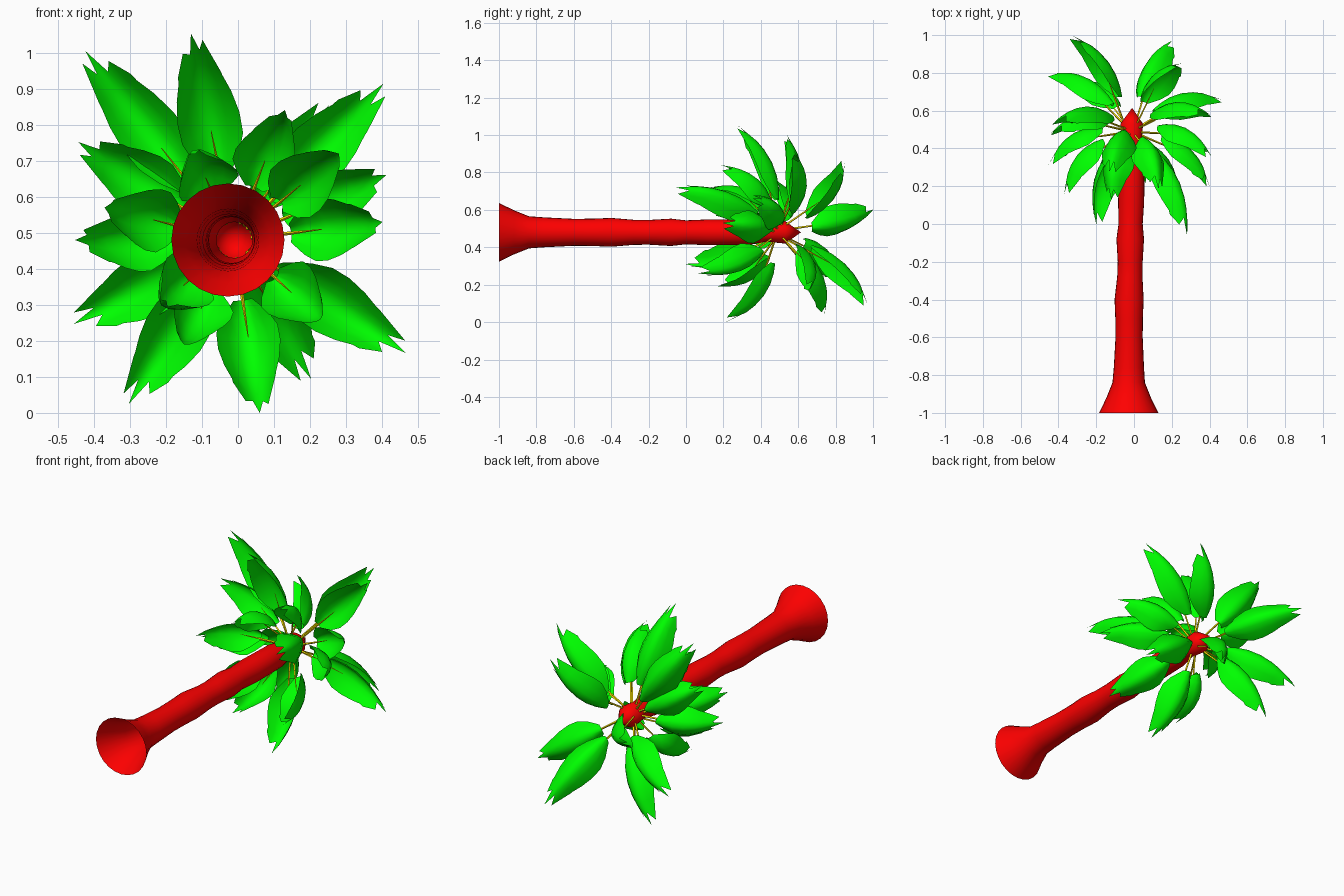
import bpy, bmesh, math
from mathutils import Vector

if "Cube" in bpy.data.objects:
    bpy.data.objects.remove(bpy.data.objects["Cube"])


def material(name, col):
    m = bpy.data.materials.new(name)
    m.diffuse_color = (*col, 1)
    m.use_nodes = True
    m.node_tree.nodes["Principled BSDF"].inputs["Base Color"].default_value = m.diffuse_color
    return m


RED = material("bark_red", (1.0, 0.0, 0.0))
GREEN = material("leaf_green", (0.0, 1.0, 0.0))
YELLOW = material("stem_yellow", (1.0, 0.8, 0.0))


def make(name, verts, faces, mat, angle):
    me = bpy.data.meshes.new(name)
    me.from_pydata(verts, [], faces)
    bm = bmesh.new()
    bm.from_mesh(me)
    bmesh.ops.remove_doubles(bm, verts=bm.verts, dist=1e-5)
    bmesh.ops.recalc_face_normals(bm, faces=bm.faces)
    bm.to_mesh(me)
    bm.free()
    me.materials.append(mat)
    ob = bpy.data.objects.new(name, me)
    bpy.context.collection.objects.link(ob)
    bpy.ops.object.select_all(action='DESELECT')
    ob.select_set(True)
    bpy.context.view_layer.objects.active = ob
    bpy.ops.object.shade_smooth_by_angle(angle=math.radians(angle))
    return ob


def lathe(name, prof, sides, mat, angle):
    """Rings of (y, radius, centre x) around the lying trunk axis."""
    verts, faces = [], []
    for y, r, cx in prof:
        for k in range(sides):
            a = 2 * math.pi * k / sides
            verts.append((cx + r * math.cos(a), y, 0.48 + r * math.sin(a)))
    for i in range(len(prof) - 1):
        for k in range(sides):
            j = (k + 1) % sides
            faces.append((i * sides + k, i * sides + j, (i + 1) * sides + j, (i + 1) * sides + k))
    return make(name, verts, faces, mat, angle)


# Trunk: open flared foot, lumpy shaft and pointed bud at the top
lathe("trunk", [(-1, .157, -.028), (-.92, .118, -.028), (-.84, .086, -.028), (-.76, .08, -.027),
                (-.6, .072, -.026), (-.5, .073, -.026), (-.4, .077, -.026), (-.28, .067, -.022),
                (-.2, .066, -.02), (-.08, .073, -.02), (0, .064, -.018), (.12, .069, -.015),
                (.22, .068, -.013), (.34, .066, -.012), (.43, .05, -.01),
                (.53, .06, -.012), (.615, 0, -.01)], 24, RED, 60)


# Frond tips, read from the three straight views
TIPS = [(-.13, .28, 1.05), (-.42, .54, 1.0), (.40, .58, .91), (-.33, 1.0, .60), (.20, .97, .10),
        (.25, .85, .85), (-.45, .80, .25), (.46, .66, .17), (-.30, .74, .03), (.06, .22, .0),
        (.28, -.05, .72), (-.20, .0, .31), (-.37, .16, .57), (.23, .07, .26), (.40, .20, .53),
        (.41, .36, .66), (-.45, .32, .48), (-.44, .48, .75), (.13, .19, .84), (-.15, .17, .19),
        (-.12, .13, .72)]
Y = Vector((0, 1, 0))
ROWS = [(.2, .3), (.3, .75), (.42, 1), (.56, 1.02), (.7, .9), (.8, .72)]
COLS = (-1, -.65, -.33, 0, .33, .65, 1)
ENDS = (.84, .93, .88, 1.01, .9, .99, .82)    # ragged pointed tip
END_W = (.7, .6, .5, .5, .5, .5, .7)
NC = len(COLS)

leaf_v, leaf_f, stem_v, stem_f = [], [], [], []
for num, tip in enumerate(TIPS):
    tip = Vector(tip)
    flip = 1 if num % 2 else -1
    out = Vector((tip.x + .012, 0, tip.z - .48)).normalized()
    p0 = Vector((-.012, .45 + .1 * min(1, max(0, tip.y)), .48)) + out * .05
    chord = tip - p0
    bulge = (Y * chord.dot(out) - out * chord.y).normalized()
    p1 = p0 + chord * .5 + bulge * .2
    side = chord.cross(bulge).normalized()

    def at(t):
        p = p0 * (1 - t) ** 2 + p1 * 2 * t * (1 - t) + tip * t * t
        d = ((p1 - p0) * (1 - t) + (tip - p1) * t).normalized()
        return p, side.cross(d).normalized()

    # Leaf blade: arched strip with ragged end
    b = len(leaf_v)
    for r in range(len(ROWS) + 1):
        for c, u in enumerate(COLS):
            t, w = ROWS[r] if r < len(ROWS) else (ENDS[c], END_W[c])
            p, n = at(t)
            w *= .086
            v = p + side * w * u * flip - n * w * abs(u) ** 1.8
            v.z = max(v.z, 0)
            leaf_v.append(v)
    for r in range(len(ROWS)):
        for c in range(NC - 1):
            i = b + r * NC + c
            leaf_f.append((i, i + 1, i + NC + 1, i + NC))

    # Stem: thin straight tapered spike from the bud to under the blade
    b = len(stem_v)
    end, n = at(.45)
    end = end - n * .05
    for f, rad in ((0, .006), (.5, .005), (1, .001)):
        p = p0.lerp(end, f)
        for dx, dn in ((1, 0), (0, 1), (-1, 0), (0, -1)):
            stem_v.append(p + side * dx * rad + n * dn * rad)
    for r in range(2):
        for k in range(4):
            j = (k + 1) % 4
            stem_f.append((b + r * 4 + k, b + r * 4 + j, b + r * 4 + 4 + j, b + r * 4 + 4 + k))

make("palm_leaves", leaf_v, leaf_f, GREEN, 60)
make("leaf_stems", stem_v, stem_f, YELLOW, 30)
